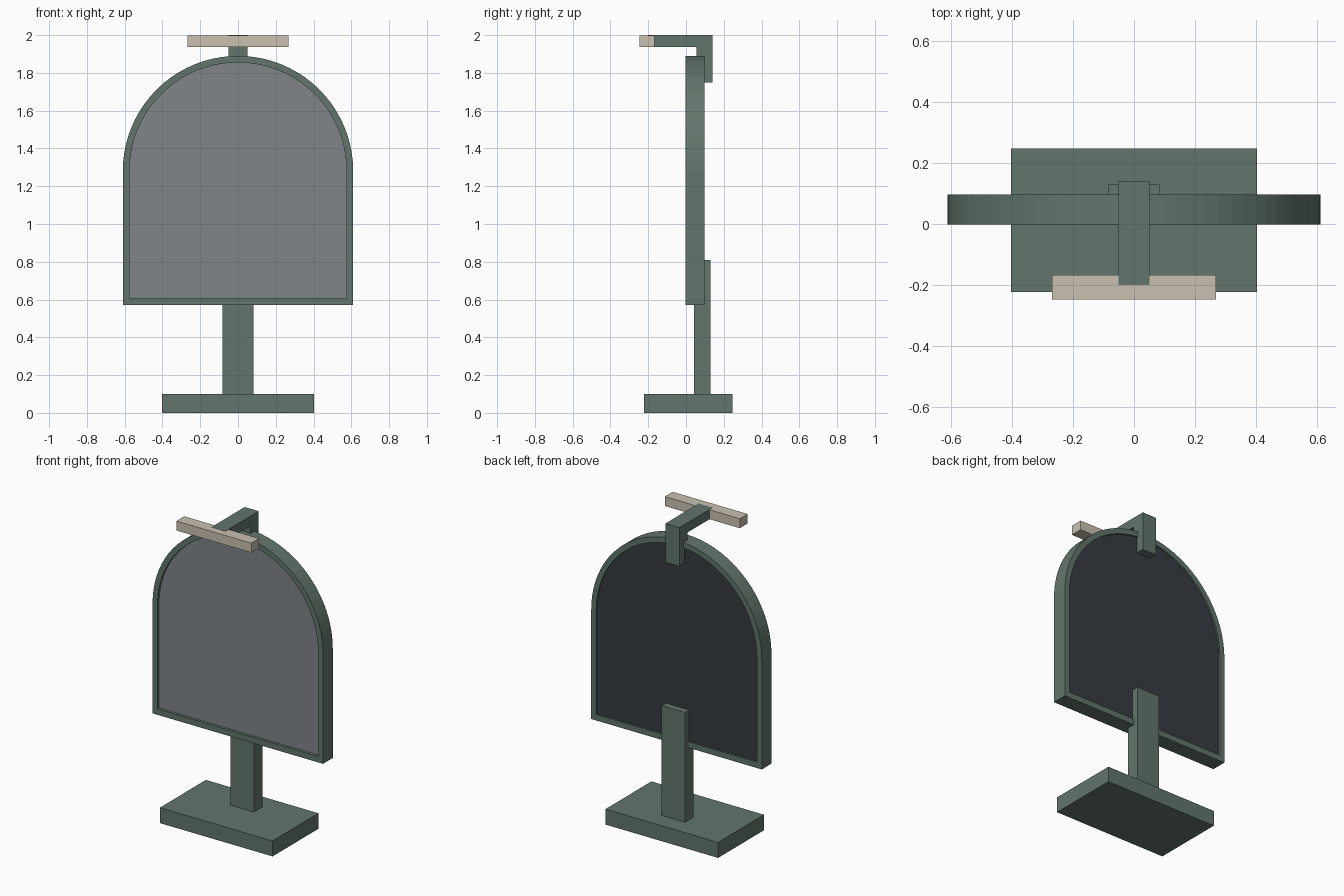
import bpy
import bmesh
import math

cube = bpy.data.objects.get("Cube")
if cube:
    bpy.data.objects.remove(cube, do_unlink=True)


def material(name, rgb):
    """Flat material from 0-255 display values, converted to linear."""
    linear = [((c / 255 + 0.055) / 1.055) ** 2.4 for c in rgb] + [1.0]
    mat = bpy.data.materials.new(name)
    mat.use_nodes = True
    mat.diffuse_color = linear
    mat.node_tree.nodes["Principled BSDF"].inputs["Base Color"].default_value = linear
    return mat


green = material("muted_green", (98, 118, 108))
glass_grey = material("mirror_grey", (128, 133, 137))
dark = material("backing_dark", (54, 59, 64))
cream = material("lamp_cream", (201, 192, 176))


def finish(name, bm, mat):
    bmesh.ops.recalc_face_normals(bm, faces=bm.faces)
    mesh = bpy.data.meshes.new(name)
    bm.to_mesh(mesh)
    bm.free()
    mesh.materials.append(mat)
    obj = bpy.data.objects.new(name, mesh)
    bpy.context.collection.objects.link(obj)
    return obj


def box(name, half_x, y0, y1, z0, z1, mat):
    """Box centred on x = 0."""
    return prism(name, [(y0, z0), (y1, z0), (y1, z1), (y0, z1)],
                 lambda p, x: (x, p[0], p[1]), -half_x, half_x, mat)


def prism(name, points, place, start, end, mat):
    """Solid made by extruding a closed outline from start to end."""
    bm = bmesh.new()
    rings = [[bm.verts.new(place(p, d)) for p in points] for d in (start, end)]
    bm.faces.new(rings[0])
    bm.faces.new(rings[1][::-1])
    join_rings(bm, *rings)
    return finish(name, bm, mat)


def join_rings(bm, a, b):
    for i in range(len(a)):
        j = (i + 1) % len(a)
        bm.faces.new((a[i], a[j], b[j], b[i]))


def arch(radius, bottom, spring=1.28, segments=40):
    """Outline with a straight base and a semicircular top."""
    angles = [math.pi * i / segments for i in range(segments + 1)]
    curve = [(radius * math.cos(t), spring + radius * math.sin(t)) for t in angles]
    return [(-radius, bottom), (radius, bottom)] + curve


def upright(p, y):
    return (p[0], y, p[1])


# Arched frame: outer and inner outlines joined into a hollow ring
outer, inner = arch(0.61, 0.57), arch(0.575, 0.608)
front, back = -0.002, 0.097
bm = bmesh.new()
loops = [[bm.verts.new(upright(p, y)) for p in outline]
         for outline, y in ((outer, front), (outer, back), (inner, back), (inner, front))]
for k in range(4):
    join_rings(bm, loops[k], loops[(k + 1) % 4])
finish("mirror_frame", bm, green)

# Mirror and its backing, both slightly recessed in the frame
prism("mirror_glass", inner, upright, 0.014, 0.05, glass_grey)
prism("mirror_backing", inner, upright, 0.05, 0.087, dark)

# Stand
box("base", 0.403, -0.222, 0.247, 0, 0.1, green)
box("post", 0.083, 0.043, 0.13, 0.1, 0.81, green)

# Lamp on an L-shaped bracket
elbow = [(-0.2, 1.937), (0.055, 1.937), (0.055, 1.75), (0.14, 1.75), (0.14, 2.0), (-0.2, 2.0)]
prism("lamp_bracket", elbow, lambda p, x: (x, p[0], p[1]), -0.05, 0.05, green)
box("lamp_bar", 0.268, -0.247, -0.167, 1.938, 1.999, cream)
